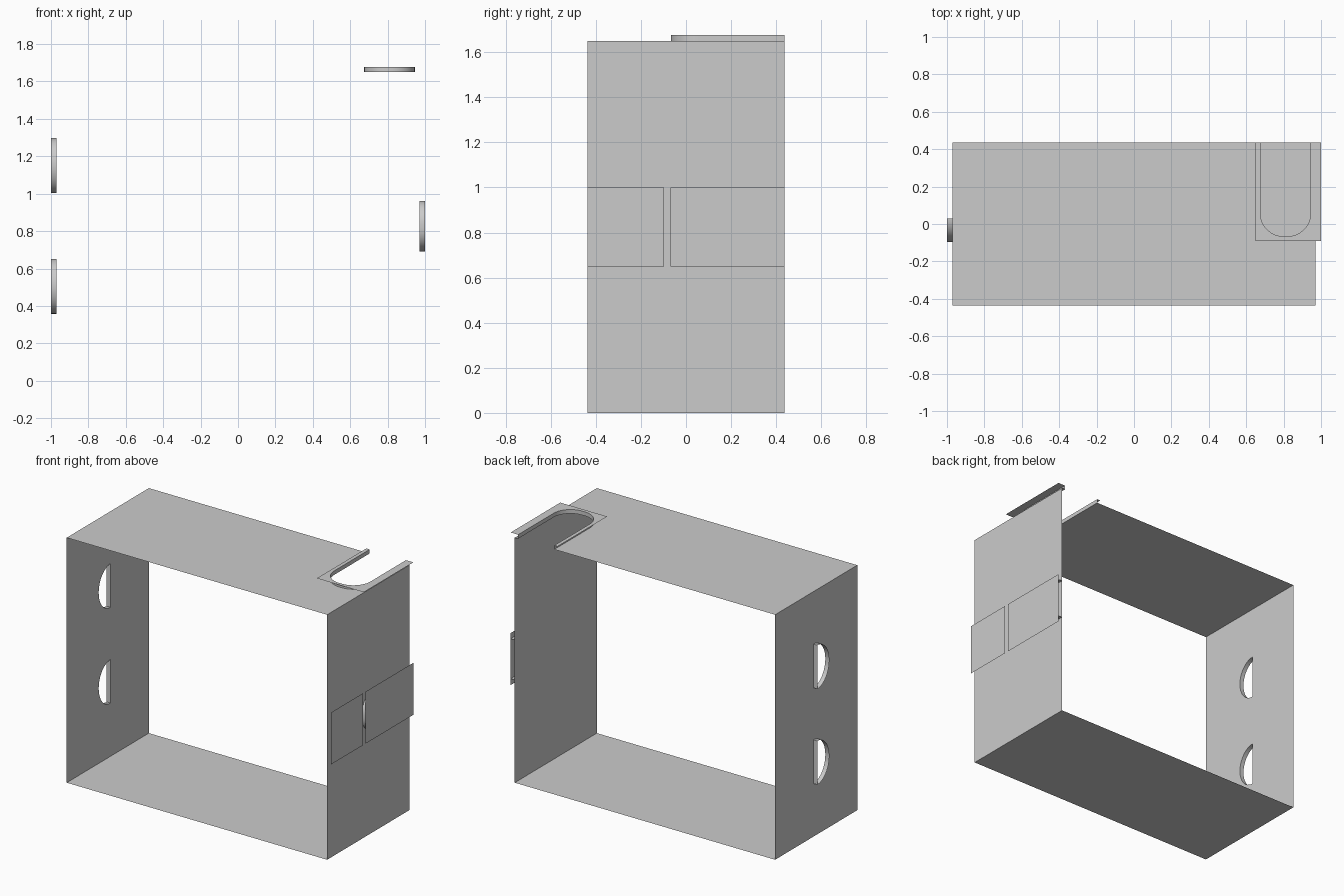
import bpy, bmesh
from math import sin, cos, pi

if "Cube" in bpy.data.objects:
    bpy.data.objects.remove(bpy.data.objects["Cube"])

W, D, H, LIP = 0.97, 0.437, 1.65, 0.03   # half width, half depth, height, lip depth


def make(name, loops, place, depths=None):
    """Flat sheet bounded by 2D loops, or a lip swept between two depths."""
    bm = bmesh.new()
    if depths is None:
        edges = []
        for loop in loops:
            vs = [bm.verts.new(place(u, v, 0)) for u, v in loop]
            edges += [bm.edges.new((vs[i - 1], vs[i])) for i in range(len(vs))]
        if len(loops) == 1:
            bm.faces.new(vs)
            bmesh.ops.triangulate(bm, faces=bm.faces[:])
        else:
            bmesh.ops.triangle_fill(bm, edges=edges, use_beauty=True)
    else:
        for loop, closed in loops:
            rows = [[bm.verts.new(place(u, v, d)) for u, v in loop] for d in depths]
            a, b = rows
            for i in range(0 if closed else 1, len(loop)):
                bm.faces.new((a[i - 1], a[i], b[i], b[i - 1])).smooth = True
    bmesh.ops.recalc_face_normals(bm, faces=bm.faces[:])
    mesh = bpy.data.meshes.new(name)
    if depths is not None:
        for e in bm.edges:
            if e.is_manifold and e.calc_face_angle(0) > 0.6:
                e.smooth = False
    bm.to_mesh(mesh)
    bm.free()
    ob = bpy.data.objects.new(name, mesh)
    bpy.context.collection.objects.link(ob)
    return ob


def slot(lo, hi, end, r=0.125, n=12):
    """Open U from (D, lo) round to (D, hi); first coordinate is y."""
    pts = [(D, lo)]
    for cv, start in ((lo + r, -pi / 2), (hi - r, pi)):
        for i in range(n + 1):
            a = start - i * pi / 2 / n
            pts.append((end + r + r * cos(a), cv + r * sin(a)))
    return pts + [(D, hi)]


def d_hole(z, n=24):
    """Half-oval opening with its straight side at y = 0.03."""
    return [(0.03 - 0.127 * sin(pi * i / n), z + 0.147 * cos(pi * i / n)) for i in range(n + 1)]


def slotted(y0, lo, hi, u):
    return [[(D, lo)] + u + [(D, hi), (y0, hi), (y0, lo)]]


def right(y, z, d): return (W + d, y, z)
def right_out(y, z, d): return (W + LIP, y, z)
def left(y, z, d): return (-W - d, y, z)
def top(y, x, d): return (x, y, H + d)
def top_out(y, x, d): return (x, y, H + LIP - 0.003)
def bottom(y, x, d): return (x, y, 0)


side_u = slot(0.692, 0.962, -0.068)
top_u = slot(0.675, 0.945, -0.066)
holes = [d_hole(0.505), d_hole(1.15)]

# Open rectangular frame
make("bottom_panel", [[(-D, -W), (D, -W), (D, W), (-D, W)]], bottom)
make("top_panel", slotted(-D, -W, W, top_u), top)
make("right_panel", slotted(-D, 0, H, side_u), right)
make("left_panel", [[(-D, 0), (D, 0), (D, H), (-D, H)]] + holes, left)

# Lips around the openings
make("left_hole_lips", [(h, True) for h in holes], left, (0, LIP))
make("right_slot_lip", [(side_u, False)], right, (0, LIP))
make("top_slot_lip", [(top_u, False)], top, (0, LIP - 0.003))

# Raised flanges and cover plate
make("right_slot_flange", slotted(-0.069, 0.65, 1.0, side_u), right_out)
make("top_slot_flange", slotted(-0.09, 0.65, W + LIP, top_u), top_out)
make("right_cover_plate", [[(-D, 0.65), (-0.097, 0.65), (-0.097, 1.0), (-D, 1.0)]], right_out)
